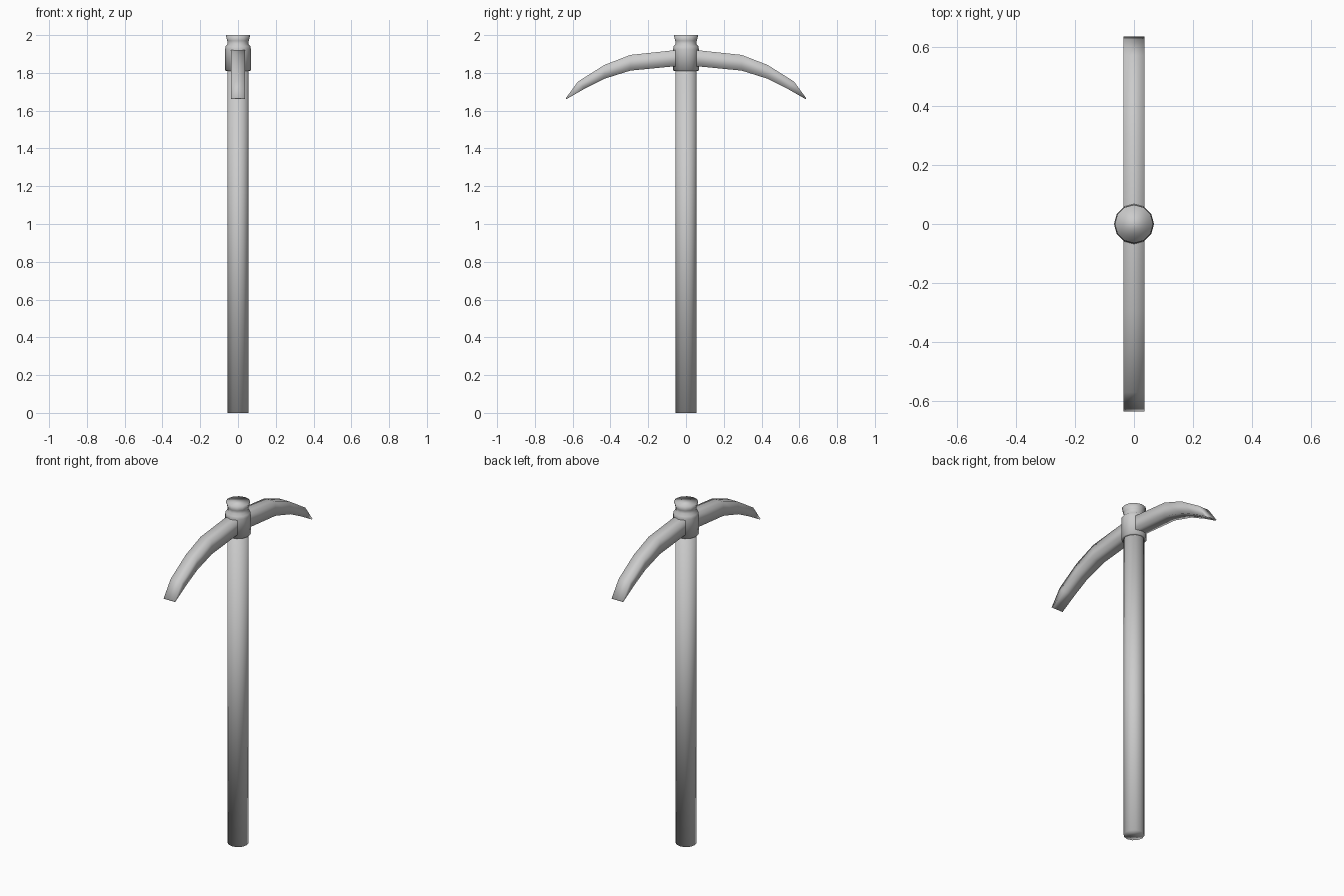
import bpy, bmesh, math

if "Cube" in bpy.data.objects:
    bpy.data.objects.remove(bpy.data.objects["Cube"])

SIDES = 12


def finish(name, bm):
    bmesh.ops.recalc_face_normals(bm, faces=bm.faces)
    for f in bm.faces:
        f.smooth = True
    me = bpy.data.meshes.new(name)
    bm.to_mesh(me)
    bm.free()
    ob = bpy.data.objects.new(name, me)
    bpy.context.collection.objects.link(ob)
    return ob


def skin(name, rings):
    """Bridge a list of closed point rings and cap both ends."""
    bm = bmesh.new()
    rows = [[bm.verts.new(p) for p in ring] for ring in rings]
    n = len(rows[0])
    for a, b in zip(rows, rows[1:]):
        for i in range(n):
            j = (i + 1) % n
            bm.faces.new((a[i], a[j], b[j], b[i]))
    bm.faces.new(rows[0])
    bm.faces.new(rows[-1])
    return finish(name, bm)


def lathe(name, profile):
    return skin(name, [[(r * math.sin(2 * math.pi * i / SIDES),
                         r * math.cos(2 * math.pi * i / SIDES), z)
                        for i in range(SIDES)] for r, z in profile])


# Handle shaft
lathe("handle", [(0.056, 0), (0.056, 1.83)])

# Socket around the head, pinched and flared at the top
lathe("socket", [(0.055, 1.81), (0.068, 1.812), (0.068, 1.925),
                 (0.066, 1.94), (0.054, 1.952), (0.057, 1.97), (0.065, 2.0)])

# Curved double blade: (y, z) pairs for top and bottom edges of one half
half = [((0.06, 1.92), (0.06, 1.835)),
        ((0.295, 1.895), (0.295, 1.812)),
        ((0.432, 1.842), (0.432, 1.769)),
        ((0.572, 1.754), (0.535, 1.717)),
        ((0.637, 1.665), (0.633, 1.661))]
W = 0.036
stations = [((-t[0], t[1]), (-b[0], b[1])) for t, b in reversed(half)] + half
skin("pick_blade", [[(-W, *t), (W, *t), (W, *b), (-W, *b)] for t, b in stations])
